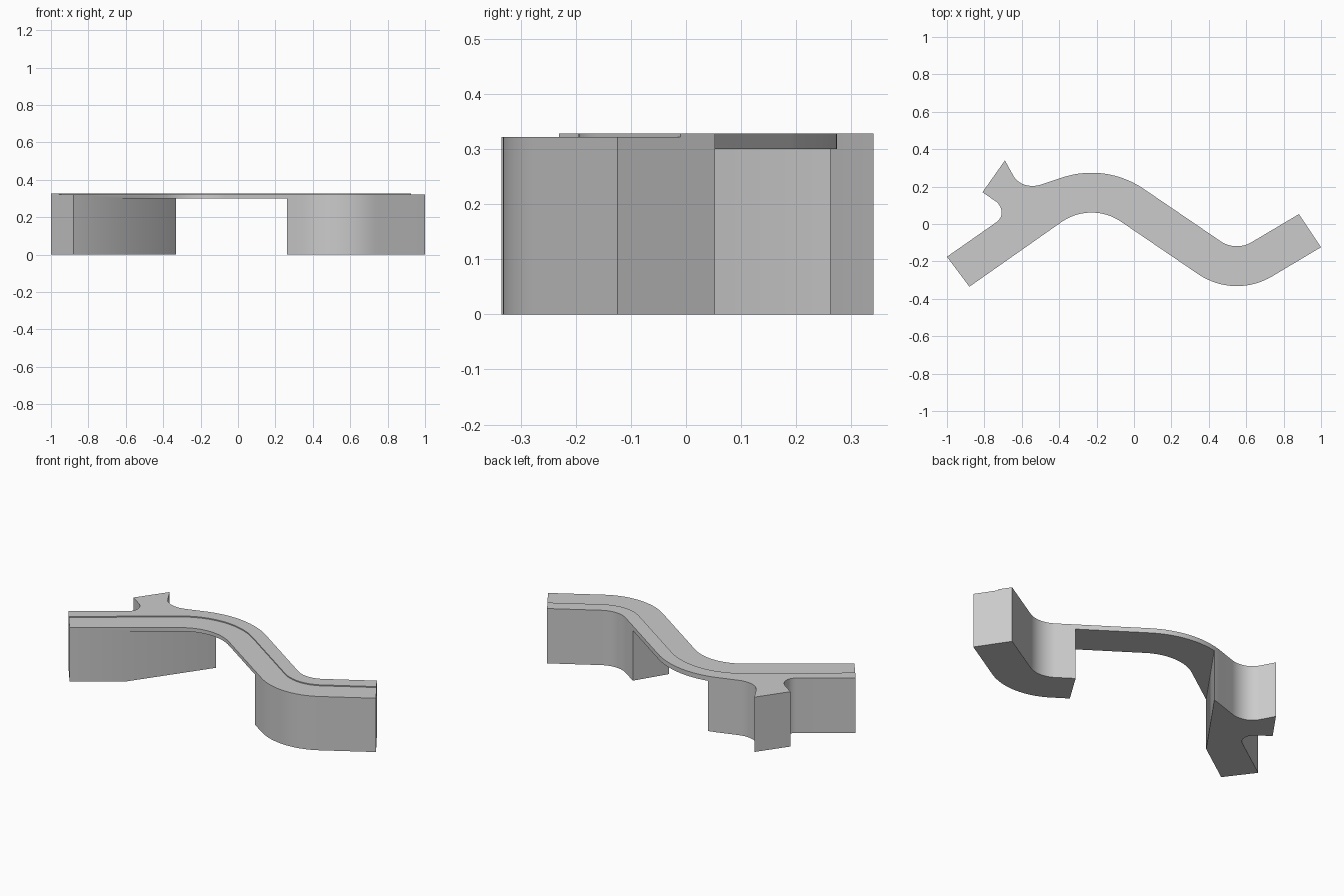
import bpy, bmesh, math
from mathutils import Vector

if "Cube" in bpy.data.objects:
    bpy.data.objects.remove(bpy.data.objects["Cube"])

UP_C, LOW_C = Vector((-0.227, -0.22)), Vector((0.55, 0.035))   # bend centres
UP_R, LOW_R, WIDTH = 0.494, 0.154, 0.213
END_L = (Vector((-1, -0.175)), Vector((-0.88, -0.335)))        # back, front corner
END_R = (Vector((0.882, 0.053)), Vector((1, -0.124)))


def arc(c, r, a0, a1, n=16):
    angles = [math.radians(a0 + (a1 - a0) * i / n) for i in range(n + 1)]
    return [c + r * Vector((math.cos(a), math.sin(a))) for a in angles]


def fillet(p, c, q, w, n=12):
    """Conic curve from p to q, pulled towards c."""
    p, c, q = Vector(p), Vector(c), Vector(q)
    out = []
    for i in range(n + 1):
        t = i / n
        a, b, d = (1 - t) ** 2, 2 * w * t * (1 - t), t * t
        out.append((p * a + c * b + q * d) / (a + b + d))
    return out


def bends(f, start=124.3):
    """The two bends at fraction f of the width, measured from the back edge."""
    return (arc(UP_C, UP_R - WIDTH * f, start, 55.5)
            + arc(LOW_C, LOW_R + WIDTH * f, 235.5, 301))


def lane_edge(f, ext=0.0):
    left = END_L[0].lerp(END_L[1], f) - ext * Vector((0.826, 0.564))
    right = END_R[0].lerp(END_R[1], f) + ext * Vector((0.857, 0.515))
    return [left] + bends(f) + [right]


def prism(name, outline, z0, z1):
    bm = bmesh.new()
    face = bm.faces.new([bm.verts.new((p[0], p[1], z0)) for p in outline])
    top = bmesh.ops.extrude_face_region(bm, geom=[face])["geom"]
    bmesh.ops.translate(bm, vec=(0, 0, z1 - z0),
                        verts=[v for v in top if isinstance(v, bmesh.types.BMVert)])
    bmesh.ops.recalc_face_normals(bm, faces=bm.faces)
    me = bpy.data.meshes.new(name)
    bm.to_mesh(me)
    bm.free()
    ob = bpy.data.objects.new(name, me)
    bpy.context.collection.objects.link(ob)
    return ob


def cut(ob, cutter):
    mod = ob.modifiers.new("cut", "BOOLEAN")
    mod.operation, mod.solver, mod.object = "DIFFERENCE", "EXACT", cutter
    cutter.hide_render = True
    bpy.context.view_layer.objects.active = ob
    bpy.ops.object.modifier_apply(modifier=mod.name)
    bpy.data.objects.remove(cutter)


# Winding bridge with a short side spur on the back left
spur = (fillet((-0.735, 0.01), (-0.652, 0.068), (-0.745, 0.125), 0.574)
        + [Vector((-0.81, 0.17)), Vector((-0.69, 0.34))]
        + fillet((-0.645, 0.258), (-0.602, 0.179), (-0.5, 0.21), 0.77))
back = [END_L[0]] + spur + bends(0, 106.8) + [END_R[0]]
bridge = prism("bridge", back + lane_edge(1)[::-1], 0, 0.328)

# Underpass between the two supports
cut(bridge, prism("underpass", [(-0.803, -0.405), (0.10, -0.475), (0.53, 0.22), (-0.162, 0.502)],
                  -0.1, 0.3))

# Lowered front lane on the deck
cut(bridge, prism("front_lane", lane_edge(0.36, 0.1) + lane_edge(1.3, 0.1)[::-1], 0.322, 0.4))

bpy.ops.object.select_all(action="DESELECT")
bridge.select_set(True)
bpy.context.view_layer.objects.active = bridge
bpy.ops.object.shade_smooth_by_angle(angle=math.radians(30))
